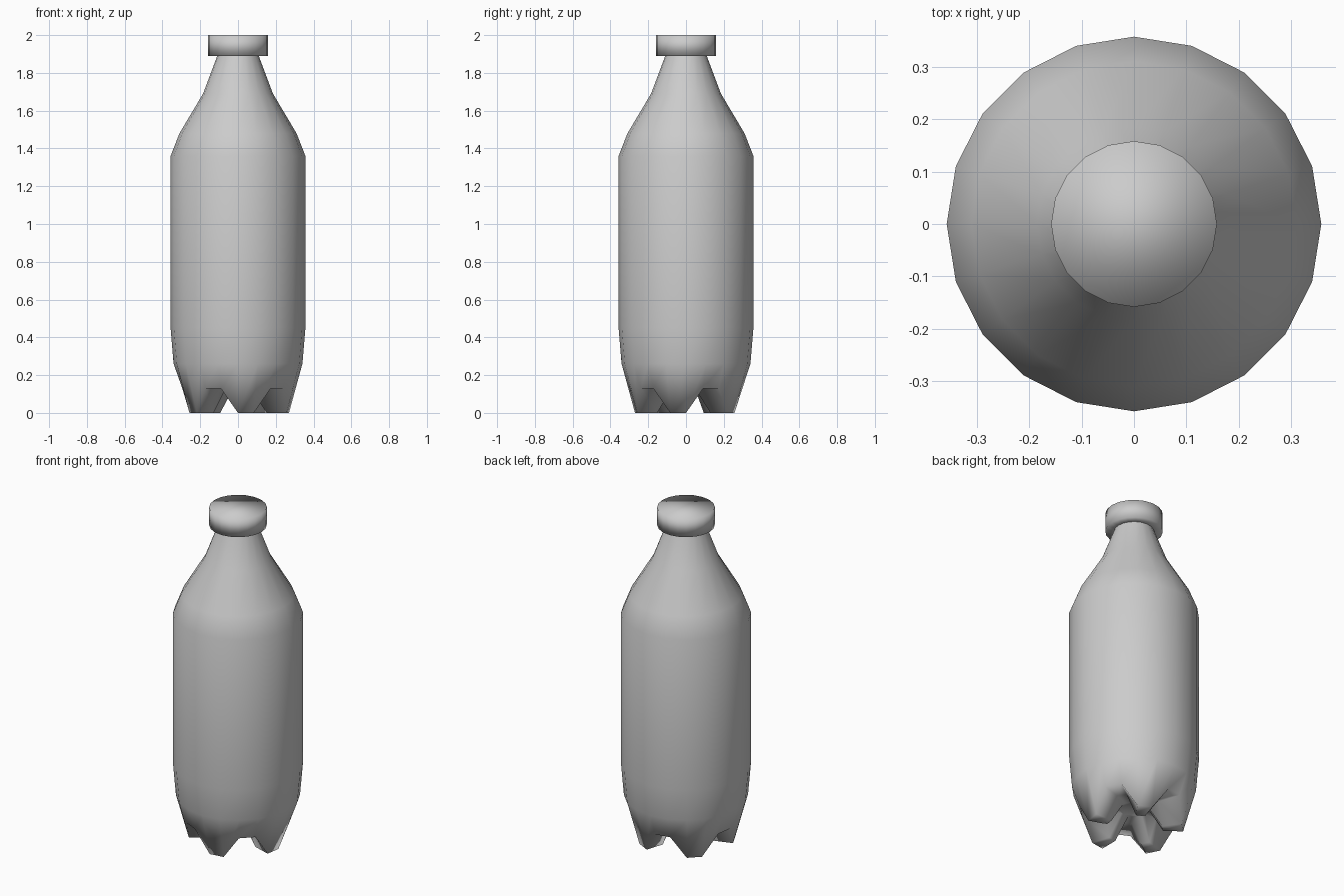
import bpy, bmesh
from math import sin, cos, pi

if "Cube" in bpy.data.objects:
    bpy.data.objects.remove(bpy.data.objects["Cube"])

SIDES = 20


def lathe(name, rings, cap_start=False, cap_end=False):
    """Bridge rings; each ring is a function of side index -> (radius, z)."""
    bm = bmesh.new()
    loops = []
    for ring in rings:
        loop = []
        for i in range(SIDES):
            r, z = ring(i)
            a = -pi / 2 + 2 * pi * i / SIDES
            loop.append(bm.verts.new((r * cos(a), r * sin(a), z)))
        loops.append(loop)
    for lo, hi in zip(loops, loops[1:]):
        for i in range(SIDES):
            j = (i + 1) % SIDES
            bm.faces.new((lo[i], lo[j], hi[j], hi[i]))
    if cap_start:
        bm.faces.new(list(reversed(loops[0])))
    if cap_end:
        bm.faces.new(loops[-1])
    bmesh.ops.recalc_face_normals(bm, faces=bm.faces[:])
    mesh = bpy.data.meshes.new(name)
    bm.to_mesh(mesh)
    bm.free()
    for p in mesh.polygons:
        p.use_smooth = True
    ob = bpy.data.objects.new(name, mesh)
    bpy.context.collection.objects.link(ob)
    return ob


def circle(r, z):
    return lambda i: (r, z)


def petal(foot, valley):
    # two foot corners, then two valley corners, five times around
    return lambda i: foot if i % 4 < 2 else valley


# Bottle body with five-footed base, from the underside hub up to the neck
lathe("bottle_body", [
    circle(0.08, 0.13),
    petal((0.16, 0.0), (0.16, 0.13)),
    petal((0.27, 0.0), (0.295, 0.13)),
    circle(0.341, 0.26),
    circle(0.357, 0.45),
    circle(0.357, 1.36),
    circle(0.31, 1.48),
    circle(0.185, 1.69),
    circle(0.11, 1.89),
], cap_start=True)

# Screw cap with an open underside around the neck
lathe("cap", [
    circle(0.11, 1.89),
    circle(0.158, 1.89),
    circle(0.158, 2.0),
], cap_end=True)
